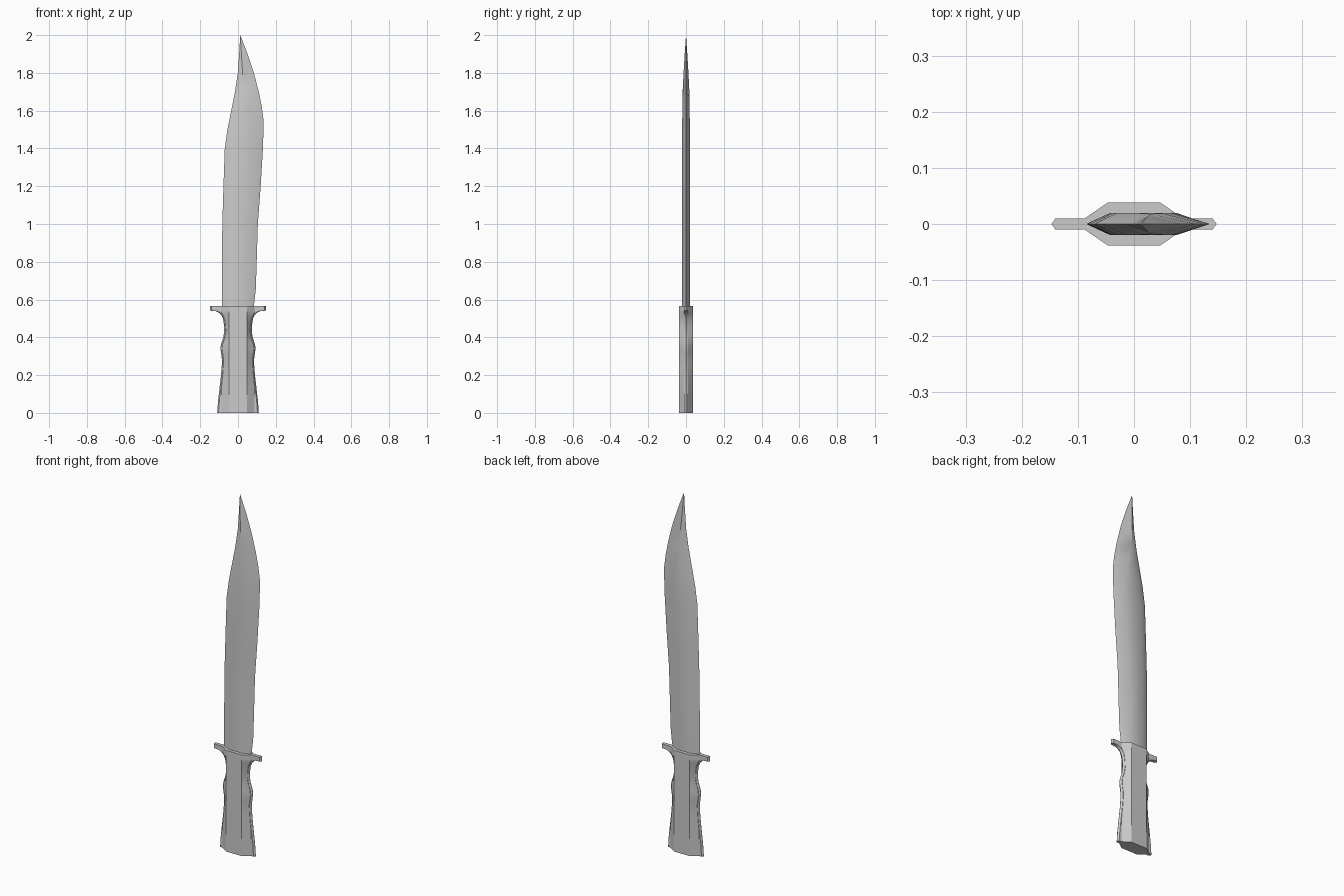
import bpy, bmesh, math

if "Cube" in bpy.data.objects:
    bpy.data.objects.remove(bpy.data.objects["Cube"])


def loft(name, rings):
    """Skin a stack of equal-length closed rings and cap both ends."""
    bm = bmesh.new()
    rows = [[bm.verts.new(p) for p in ring] for ring in rings]
    n = len(rows[0])
    for a, b in zip(rows, rows[1:]):
        for i in range(n):
            j = (i + 1) % n
            bm.faces.new((a[i], a[j], b[j], b[i]))
    bm.faces.new(rows[0][::-1])
    bm.faces.new(rows[-1])
    bmesh.ops.remove_doubles(bm, verts=bm.verts, dist=0.0004)
    bmesh.ops.recalc_face_normals(bm, faces=bm.faces)
    mesh = bpy.data.meshes.new(name)
    bm.to_mesh(mesh)
    bm.free()
    obj = bpy.data.objects.new(name, mesh)
    bpy.context.collection.objects.link(obj)
    bpy.ops.object.select_all(action='DESELECT')
    obj.select_set(True)
    bpy.context.view_layer.objects.active = obj
    bpy.ops.object.shade_smooth_by_angle(angle=math.radians(30))
    return obj


def handle_ring(z, w):
    """Faceted grip section; wide rings extend into the thin guard."""
    shoulder = min(w - 0.009, 0.088)
    quarter = [(w - 0.007, 0.01), (shoulder, 0.01), (0.047, 0.038)]
    half = [(w, 0)] + quarter + [(-x, y) for x, y in quarter[::-1]] + [(-w, 0)]
    return [(x, y, z) for x, y in half + [(x, -y) for x, y in half[-2:0:-1]]]


def blade_ring(z, spine, ridge_l, ridge_r, edge, t):
    half = [(edge, 0), (ridge_r, t), (ridge_l, t), (spine, 0)]
    return [(x, y, z) for x, y in half + [(x, -y) for x, y in half[-2:0:-1]]]


# Grip with finger swells, flaring into the guard: (z, half width)
handle_profile = [
    (0, 0.11), (0.06, 0.106), (0.13, 0.098), (0.2, 0.09), (0.25, 0.086),
    (0.285, 0.085), (0.31, 0.089), (0.34, 0.093), (0.365, 0.09),
    (0.395, 0.079), (0.43, 0.073), (0.47, 0.075), (0.5, 0.08),
    (0.52, 0.09), (0.533, 0.105), (0.54, 0.122), (0.541, 0.147),
    (0.565, 0.147)]
loft("handle_and_guard", [handle_ring(*p) for p in handle_profile])

# Blade: (z, left edge, left ridge, right ridge, right edge, half thickness)
blade_profile = [
    (0.56, -0.085, -0.042, 0.046, 0.083, 0.02),
    (0.65, -0.085, -0.042, 0.043, 0.094, 0.02),
    (0.8, -0.085, -0.042, 0.038, 0.099, 0.02),
    (1.0, -0.083, -0.041, 0.047, 0.105, 0.02),
    (1.2, -0.077, -0.038, 0.064, 0.12, 0.02),
    (1.4, -0.07, -0.03, 0.075, 0.132, 0.02),
    (1.5, -0.056, -0.014, 0.071, 0.135, 0.02),
    (1.55, -0.046, -0.003, 0.064, 0.135, 0.02),
    (1.62, -0.032, 0.012, 0.05, 0.126, 0.019),
    (1.7, -0.016, 0.03, 0.03, 0.11, 0.018),
    (1.8, -0.001, 0.024, 0.024, 0.084, 0.013),
    (1.9, 0.006, 0.018, 0.018, 0.051, 0.007),
    (2.0, 0.012, 0.012, 0.012, 0.012, 0)]
loft("blade", [blade_ring(*p) for p in blade_profile])
